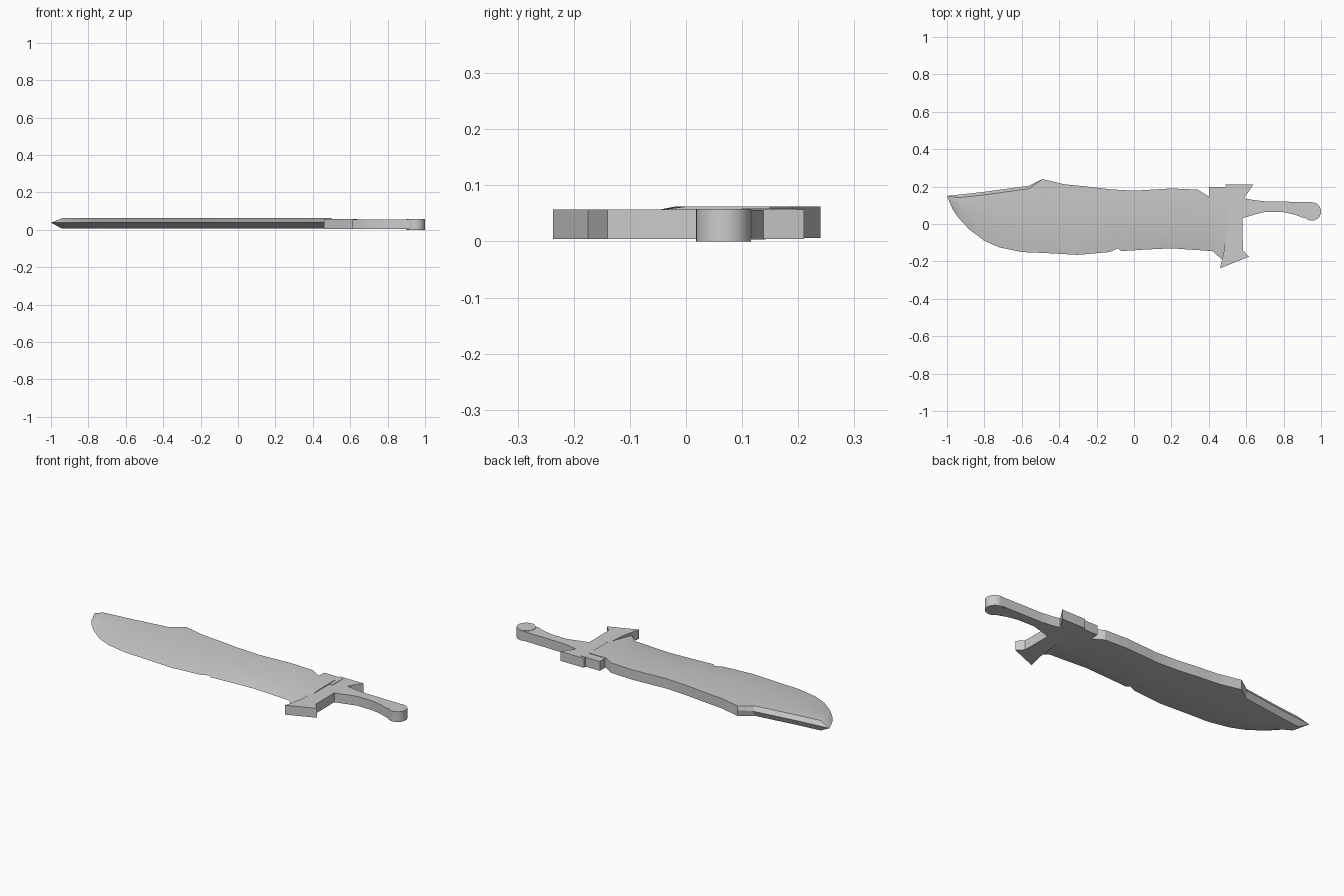
import bpy, bmesh, math

cube = bpy.data.objects.get("Cube")
if cube:
    bpy.data.objects.remove(cube, do_unlink=True)

steel = bpy.data.materials.new("light_grey")
steel.use_nodes = True
GREY = (0.6, 0.6, 0.6, 1)
steel.diffuse_color = GREY
steel.node_tree.nodes["Principled BSDF"].inputs["Base Color"].default_value = GREY


def finish(name, bm):
    bmesh.ops.recalc_face_normals(bm, faces=bm.faces)
    mesh = bpy.data.meshes.new(name)
    bm.to_mesh(mesh)
    bm.free()
    obj = bpy.data.objects.new(name, mesh)
    bpy.context.collection.objects.link(obj)
    mesh.materials.append(steel)
    bpy.ops.object.select_all(action="DESELECT")
    obj.select_set(True)
    bpy.context.view_layer.objects.active = obj
    bpy.ops.object.shade_smooth_by_angle(angle=math.radians(25))
    return obj


def plate(name, outline, low, high):
    """Extrude a flat outline between two heights."""
    bm = bmesh.new()
    face = bm.faces.new([bm.verts.new((x, y, low)) for x, y in outline])
    grown = bmesh.ops.extrude_face_region(bm, geom=[face])["geom"]
    verts = [g for g in grown if isinstance(g, bmesh.types.BMVert)]
    bmesh.ops.translate(bm, verts=verts, vec=(0, 0, high - low))
    return finish(name, bm)


def along(points, x):
    """Height of a polyline at x."""
    for (x0, y0), (x1, y1) in zip(points, points[1:]):
        if x <= x1:
            return y0 + (y1 - y0) * (x - x0) / (x1 - x0)
    return points[-1][1]


# Blade: spine, grind line and cutting edge, lofted lengthwise
spine = [(-1, .15), (-.8, .172), (-.56, .205), (-.49, .24), (-.37, .212), (-.25, .2),
         (-.12, .185), (0, .178), (.2, .19), (.34, .184), (.395, .15), (.5, .15)]
grind = [(-1, .15), (-.95, .1), (-.88, .06), (-.8, .035), (-.6, .006), (-.4, 0),
         (-.13, 0), (.05, -.015), (.3, -.02), (.5, 0)]
edge = [(-1, .15), (-.97, .08), (-.94, .035), (-.88, -.03), (-.8, -.09), (-.72, -.125),
        (-.6, -.15), (-.48, -.155), (-.3, -.165), (-.13, -.15), (-.085, -.13),
        (-.07, -.145), (.06, -.137), (.2, -.13), (.42, -.145), (.47, -.19), (.5, -.19)]
TOP, BOTTOM, MIDDLE = .062, .006, .038

bm = bmesh.new()
tip = bm.verts.new((-1, .15, MIDDLE))
rings = []
for x in sorted({p[0] for p in spine + grind + edge} - {-1}):
    s, g, e = along(spine, x), along(grind, x), along(edge, x)
    taper = min(1, (x + 1) / .06)
    top = MIDDLE + (TOP - MIDDLE) * taper
    bottom = MIDDLE + (BOTTOM - MIDDLE) * taper
    # narrow bevel along the back of the point
    bevel = .016 * taper if x < -.5 else 0
    section = [(s, MIDDLE), (s - bevel, top), (g, top), (e, MIDDLE),
               (g, bottom), (s - bevel, bottom)]
    rings.append([bm.verts.new((x, y, z)) for y, z in section])
for i in range(6):
    j = (i + 1) % 6
    bm.faces.new((tip, rings[0][i], rings[0][j]))
    for a, b in zip(rings, rings[1:]):
        bm.faces.new((a[i], b[i], b[j], a[j]))
bm.faces.new(rings[-1])
finish("blade", bm)

# Block where the blade meets the guard
plate("blade_collar", [(.4, .1), (.52, .1), (.52, .197), (.4, .197)], .006, .059)

# Flared cross guard
plate("guard", [(.49, .21), (.637, .21), (.59, .14), (.58, .03), (.582, -.14),
                (.615, -.175), (.46, -.237), (.482, -.14), (.497, 0), (.497, .13)],
      .004, .057)

# Grip, curving into the guard
plate("grip", [(.57, .142), (.64, .128), (.7, .121), (.95, .117), (.95, .03), (.9, .034),
               (.86, .05), (.8, .063), (.7, .065), (.65, .052), (.57, .028)], .003, .056)

# Round pommel
R = .049
disc = [(.951 + R * math.cos(t * math.tau / 32), .067 + R * math.sin(t * math.tau / 32))
        for t in range(32)]
plate("pommel", disc, 0, .058)
